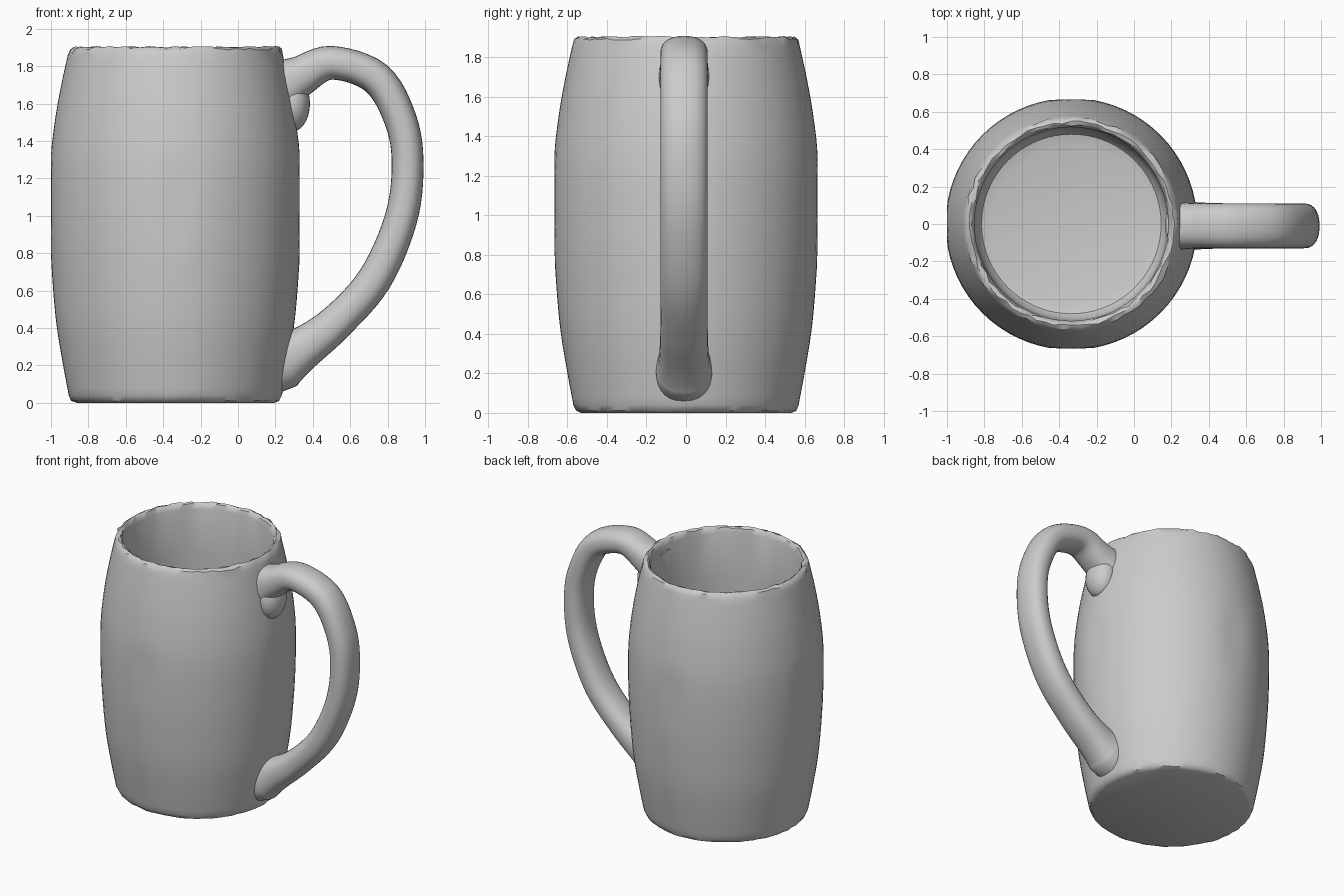
import bpy, bmesh, math, random
from mathutils import Vector

if "Cube" in bpy.data.objects:
    bpy.data.objects.remove(bpy.data.objects["Cube"])

random.seed(4)
CX = -0.335                      # mug axis
clay = bpy.data.materials.new("grey clay")
clay.diffuse_color = (0.6, 0.6, 0.6, 1)
clay.use_nodes = True
clay.node_tree.nodes["Principled BSDF"].inputs["Base Color"].default_value = clay.diffuse_color


def finish(bm, name, angle):
    bmesh.ops.recalc_face_normals(bm, faces=bm.faces)
    me = bpy.data.meshes.new(name)
    bm.to_mesh(me)
    bm.free()
    me.materials.append(clay)
    ob = bpy.data.objects.new(name, me)
    bpy.context.collection.objects.link(ob)
    bpy.ops.object.select_all(action='DESELECT')
    ob.select_set(True)
    bpy.context.view_layer.objects.active = ob
    bpy.ops.object.shade_smooth_by_angle(angle=math.radians(angle))
    return ob


def loft(bm, rings):
    """Skin a list of closed rings and cap both ends."""
    vs = [[bm.verts.new(p) for p in ring] for ring in rings]
    n = len(vs[0])
    for a, b in zip(vs, vs[1:]):
        for i in range(n):
            bm.faces.new((a[i], a[(i + 1) % n], b[(i + 1) % n], b[i]))
    bm.faces.new(vs[0])
    bm.faces.new(vs[-1])


def catmull(pts, steps):
    """Smooth curve through the points, any dimension."""
    pts = [Vector(p) for p in pts]
    p = [2 * pts[0] - pts[1]] + pts + [2 * pts[-1] - pts[-2]]
    out = []
    for i in range(1, len(p) - 2):
        a, b, c, d = p[i - 1:i + 3]
        for k in range(steps):
            t = k / steps
            out.append(0.5 * (2 * b + (c - a) * t + (2 * a - 5 * b + 4 * c - d) * t * t
                              + (3 * b - a - 3 * c + d) * t ** 3))
    return out + [pts[-1]]


# Barrel body: outer wall, uneven rim, inner wall and floor
SEG = 72
outer = catmull([(0.57, 0.04), (0.60, 0.2), (0.633, 0.4), (0.653, 0.6), (0.67, 0.9),
                 (0.671, 1.25), (0.645, 1.5), (0.61, 1.7), (0.575, 1.86)], 4)
profile = [(0.53, 0.0), (0.555, 0.012)] + [tuple(p) for p in outer]
profile += [(0.565, 1.89), (0.545, 1.903), (0.53, 1.895), (0.518, 1.86),
            (0.52, 1.5), (0.52, 0.9), (0.515, 0.3), (0.505, 0.16), (0.48, 0.125), (0.42, 0.11)]
rings = []
for r, z in profile:
    rough = 0.008 if z > 1.87 else 0.004 if z < 0.03 else 0.0
    ring = []
    for i in range(SEG):
        a = 2 * math.pi * i / SEG
        rr = r + random.uniform(-rough, rough)
        zz = min(max(z + random.uniform(-rough, rough) * 0.6, 0), 1.907)
        # the widest part is slightly flattened on the four sides
        x = max(-0.665, min(0.665, rr * math.cos(a)))
        y = max(-0.665, min(0.665, rr * math.sin(a)))
        ring.append((CX + x, y, zz if z > 0 else 0))
    rings.append(ring)
bm = bmesh.new()
loft(bm, rings)
finish(bm, "mug_body", 40)

# Handle: rounded section swept along a curve; x, z, half thickness, half width
path = catmull([(0.225, 1.69, 0.15, 0.13), (0.33, 1.745, 0.11, 0.121), (0.50, 1.818, 0.09, 0.12),
                (0.74, 1.735, 0.09, 0.12), (0.87, 1.51, 0.087, 0.12), (0.907, 1.27, 0.085, 0.12),
                (0.87, 0.98, 0.088, 0.12), (0.73, 0.66, 0.092, 0.12), (0.52, 0.425, 0.097, 0.12),
                (0.33, 0.28, 0.12, 0.127), (0.225, 0.22, 0.165, 0.145)], 6)
N = 28
rings = []
for i, p in enumerate(path):
    t = path[min(i + 1, len(path) - 1)] - path[max(i - 1, 0)]
    nrm = Vector((-t[1], t[0])).normalized()
    if i in (0, len(path) - 1):                  # ends sit upright in the wall
        nrm = Vector((0, 1 if i == 0 else -1))
    ring = []
    for k in range(N):
        a = 2 * math.pi * k / N
        c, s = math.cos(a), math.sin(a)
        u = math.copysign(abs(c) ** 0.85, c) * p[2]
        v = math.copysign(abs(s) ** 0.85, s) * p[3]
        ring.append((p[0] + nrm.x * u, -0.01 + v, p[1] + nrm.y * u))
    rings.append(ring)
bm = bmesh.new()
loft(bm, rings)
finish(bm, "handle", 60)

# Lump of clay under the upper handle joint
bm = bmesh.new()
bmesh.ops.create_uvsphere(bm, u_segments=24, v_segments=14, radius=1)
for v in bm.verts:
    v.co = (0.29 + 0.095 * v.co.x, -0.01 + 0.12 * v.co.y, 1.60 + 0.15 * v.co.z)
finish(bm, "handle_joint", 60)
